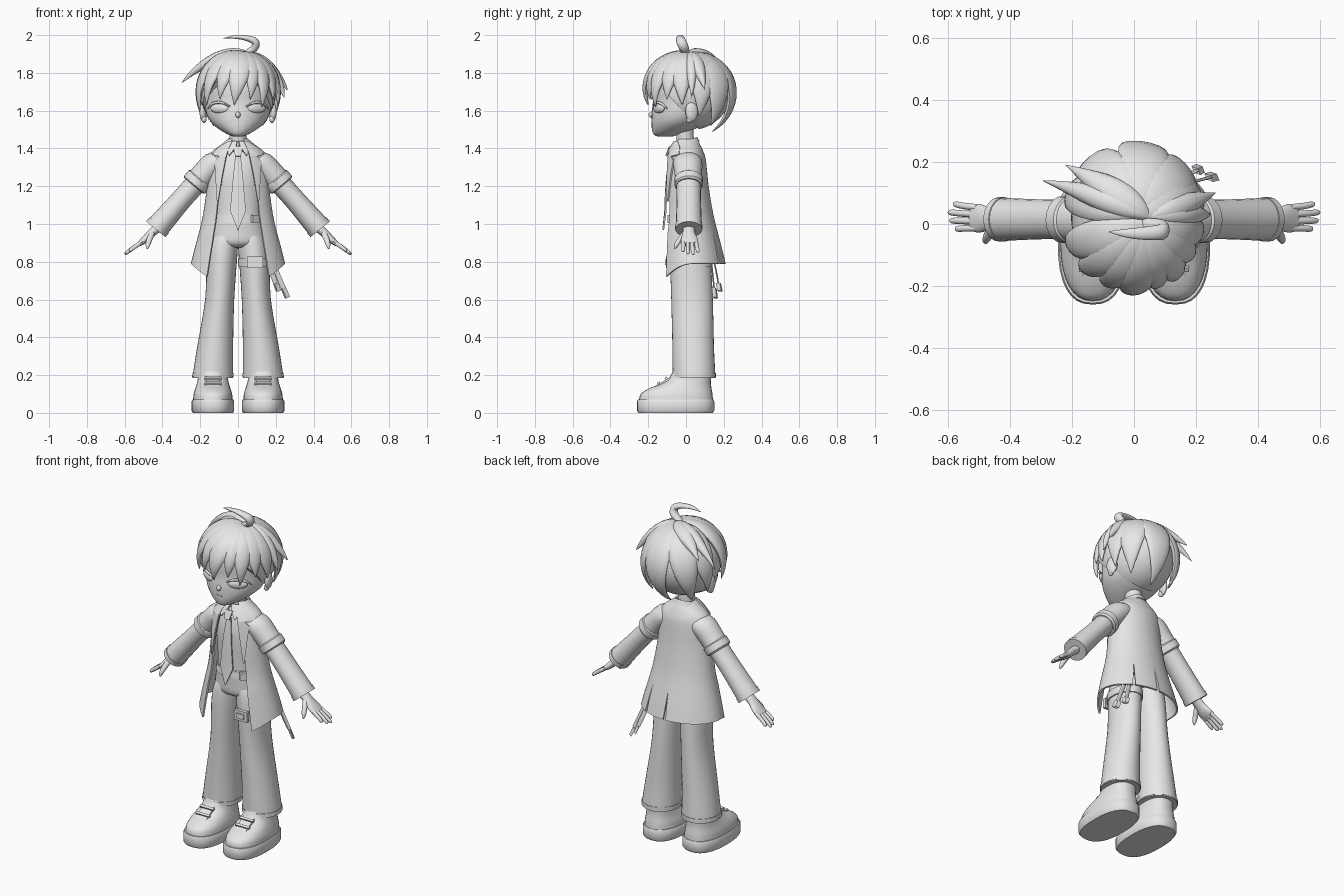
import bpy, bmesh, math
from mathutils import Vector

cube = bpy.data.objects.get("Cube")
if cube:
    bpy.data.objects.remove(cube, do_unlink=True)

grey = bpy.data.materials.new("plain grey")
grey.use_nodes = True
grey.diffuse_color = (0.8, 0.8, 0.8, 1)
grey.node_tree.nodes["Principled BSDF"].inputs["Base Color"].default_value = (0.8, 0.8, 0.8, 1)
parts = []
X, Y, Z = Vector((1, 0, 0)), Vector((0, 1, 0)), Vector((0, 0, 1))


def finish(name, bm):
    bmesh.ops.recalc_face_normals(bm, faces=bm.faces[:])
    mesh = bpy.data.meshes.new(name)
    bm.to_mesh(mesh)
    bm.free()
    mesh.materials.append(grey)
    obj = bpy.data.objects.new(name, mesh)
    bpy.context.collection.objects.link(obj)
    parts.append(obj)
    return obj


def spline(rows, k):
    out, last = [], len(rows) - 1
    for i in range(last):
        p = [rows[max(0, min(last, j))] for j in range(i - 1, i + 3)]
        for t in (s / k for s in range(k)):
            out.append([0.5 * (2*b + (c-a)*t + (2*a-5*b+4*c-d)*t*t + (3*b-a-3*c+d)*t**3)
                        for a, b, c, d in zip(*p)])
    return out + [list(rows[-1])]


def skin(name, grids, closed=True, thick=0):
    """Join rows of points with quads; cap closed rows, thicken open ones."""
    bm = bmesh.new()
    for rows in grids:
        vs = [[bm.verts.new(p) for p in row] for row in rows]
        n = len(rows[0])
        for a, b in zip(vs, vs[1:]):
            for j in range(n if closed else n - 1):
                k = (j + 1) % n
                bm.faces.new((a[j], a[k], b[k], b[j]))
        if closed and not thick:
            bm.faces.new(vs[0])
            bm.faces.new(vs[-1])
    if thick:
        bmesh.ops.remove_doubles(bm, verts=bm.verts[:], dist=0.0005)
        bmesh.ops.recalc_face_normals(bm, faces=bm.faces[:])
        bmesh.ops.solidify(bm, geom=bm.faces[:], thickness=thick)
    return finish(name, bm)


def ring(c, u, v, ru, rv, n=28, power=1.0):
    pts = []
    for i in range(n):
        a = 2 * math.pi * i / n
        ca, sa = math.cos(a), math.sin(a)
        pts.append(c + u * ru * math.copysign(abs(ca) ** power, ca)
                   + v * rv * math.copysign(abs(sa) ** power, sa))
    return pts


def stack(name, rows, k=3, power=1.0, tilt=0, thick=0):
    """Horizontal sections (z, cx, cy, rx, ry)."""
    rings = [ring(Vector((cx, cy, z)), X, Y + Z * tilt, rx, ry, 32, power)
             for z, cx, cy, rx, ry in spline(rows, k)]
    return skin(name, [rings], True, thick)


def sweep(name, rows, k=3, n=20, ref=Y):
    """Tube through (x, y, z, radius across, radius along ref)."""
    rows = spline(rows, k)
    pts = [Vector(r[:3]) for r in rows]
    rings = []
    for i, r in enumerate(rows):
        t = (pts[min(i + 1, len(pts) - 1)] - pts[max(i - 1, 0)]).normalized()
        u = t.cross(ref).normalized()
        rings.append(ring(pts[i], u, u.cross(t), r[3], r[4], n))
    return skin(name, [rings])


def ball(name, loc, size, turn=0):
    bm = bmesh.new()
    bmesh.ops.create_uvsphere(bm, u_segments=24, v_segments=14, radius=1)
    obj = finish(name, bm)
    obj.location, obj.scale, obj.rotation_euler = loc, size, (0, 0, turn)
    return obj


def box(name, loc, size, rot=(0, 0, 0)):
    bm = bmesh.new()
    bmesh.ops.create_cube(bm, size=1)
    obj = finish(name, bm)
    obj.location, obj.scale, obj.rotation_euler = loc, size, rot


# Torso, neck and hips
stack("shirt", [(1.0, 0, .01, .125, .095), (1.1, 0, .01, .125, .095), (1.25, 0, .01, .135, .1),
                (1.34, 0, .01, .13, .085), (1.4, 0, .005, .085, .062), (1.43, 0, 0, .05, .048)])
stack("neck", [(1.4, 0, 0, .048, .048), (1.46, 0, -.005, .045, .046), (1.54, 0, -.01, .05, .05)])
stack("hips", [(.875, 0, .02, .07, .07), (.9, 0, .02, .145, .103), (.96, 0, .015, .143, .103),
               (1.02, 0, .01, .131, .1), (1.05, 0, .01, .128, .098)])
stack("belt", [(1.005, 0, .01, .138, .106), (1.045, 0, .01, .132, .102)], 1, thick=.008)
box("belt_buckle", (.095, -.072, 1.027), (.055, .02, .04), (0, 0, .7))

# Legs and shoes
for s, side in ((1, "left"), (-1, "right")):
    stack(side + "_trouser_leg", [(.185, s*.133, .042, .107, .113), (.21, s*.132, .042, .106, .113),
          (.35, s*.121, .038, .095, .11), (.6, s*.097, .032, .077, .11), (.8, s*.086, .024, .08, .108),
          (.9, s*.075, .02, .076, .1), (.95, s*.06, .015, .065, .085)])
    stack(side + "_trouser_hem", [(.19, s*.133, .042, .11, .116), (.212, s*.132, .042, .109, .116)], 1)
    stack(side + "_sole", [(0, s*.133, -.055, .106, .197), (.012, s*.133, -.055, .113, .205),
          (.06, s*.133, -.055, .113, .205), (.07, s*.133, -.055, .108, .2)], 1, .8)
    stack(side + "_shoe", [(.065, s*.133, -.053, .105, .196), (.1, s*.133, -.05, .102, .19),
          (.13, s*.133, -.03, .093, .165), (.155, s*.133, 0, .085, .132), (.18, s*.133, .02, .08, .112),
          (.22, s*.133, .03, .078, .1)], 3, .85)
    box(side + "_tongue", (s*.133, -.125, .157), (.07, .1, .014), (.55, 0, 0))
    for i in range(2):
        box(side + "_lace", (s*.133, -.145 + .04*i, .157 + .026*i), (.09, .014, .012), (.55, 0, 0))

# Coat: open shell with slits cut up from the hem
COAT = [(1.45, .055, .005, .05, .03), (1.42, .09, .005, .07, .045), (1.385, .135, .005, .086, .06),
        (1.34, .155, .005, .1, .075), (1.2, .165, .005, .115, .1), (1.05, .185, .015, .13, .115),
        (.95, .208, .02, .15, .13), (.87, .23, .025, .166, .148), (.79, .25, .03, .18, .165)]
coat_rows = spline(COAT, 3)


def coat_panel(first, last):
    grid = []
    for z, rx, cy, ry, gap in coat_rows:
        low = max(0, min(1, (.95 - z) / .16))
        start = math.asin(gap / rx)
        a = start if first is None else first + .035 * low
        b = 2 * math.pi - start if last is None else last - .035 * low
        row = []
        for j in range(17):
            th = a + (b - a) * j / 16
            drop = .12 * low * max(0, math.cos(th)) ** 2
            row.append(Vector((rx * math.sin(th), cy - ry * math.cos(th), z - drop)))
        grid.append(row)
    return grid


slit = math.pi - .62
skin("coat", [coat_panel(None, slit), coat_panel(slit, math.pi), coat_panel(math.pi, None)], False, .01)


def front_plate(name, rows, lift):
    """Thin cloth lying on the chest, rows (z, x0, x1)."""
    grid = []
    for z, x0, x1 in rows:
        c = min(coat_rows, key=lambda r: abs(r[0] - z))
        xs = [x0 + (x1 - x0) * j / 4 for j in range(5)]
        grid.append([Vector((x, c[2] - c[3] * math.sqrt(max(0, 1 - (x / c[1]) ** 2)) - lift, z)) for x in xs])
    skin(name, [grid], False, .009)


for s in (1, -1):
    front_plate("coat_collar", [(1.44, s*.03, s*.05), (1.41, s*.045, s*.1), (1.37, s*.06, s*.138),
                                (1.36, s*.062, s*.11)], .016)
    front_plate("coat_lapel", [(1.365, s*.062, s*.095), (1.335, s*.068, s*.125), (1.25, s*.085, s*.12),
                               (1.12, s*.106, s*.112)], .014)
    front_plate("shirt_collar", [(1.44, s*.004, s*.035), (1.41, s*.012, s*.06), (1.365, s*.045, s*.05)], .014)
front_plate("tie", [(1.365, -.014, .014), (1.25, -.026, .026), (1.16, -.034, .034), (1.07, -.042, .042),
                    (.97, -.002, .002)], .0)
front_plate("tie_knot", [(1.41, -.026, .026), (1.36, -.015, .015)], .02)
stack("neck_collar", [(1.41, 0, 0, .078, .072), (1.44, 0, 0, .062, .06)], 2, tilt=.35, thick=.01)

# Arms, sleeves and hands
for s, side in ((1, "left"), (-1, "right")):
    def arm(name, rows, k=3):
        sweep(side + name, [(s * r[0],) + r[1:] for r in rows], k)
    arm("_upper_sleeve", [(.09, .005, 1.33, .05, .075), (.13, .01, 1.315, .066, .078),
                          (.18, .012, 1.265, .066, .072), (.225, .015, 1.215, .066, .07)])
    arm("_rolled_cuff", [(.2, .014, 1.243, .066, .068), (.205, .014, 1.237, .073, .076),
                         (.23, .015, 1.208, .073, .076), (.235, .015, 1.202, .064, .068)], 1)
    arm("_lower_sleeve", [(.2, .014, 1.24, .058, .064), (.29, .015, 1.14, .056, .064),
                          (.37, .015, 1.048, .06, .067), (.433, .015, .975, .064, .07)])
    arm("_sleeve_hem", [(.418, .015, .993, .066, .072), (.435, .015, .972, .066, .072)], 1)
    arm("_palm", [(.42, .015, .985, .026, .032), (.46, .015, .95, .022, .033),
                  (.495, .018, .916, .019, .046), (.525, .02, .893, .012, .042)])
    for i, reach in enumerate((.062, .08, .085, .068)):
        y = -.013 + .022 * i
        arm("_finger", [(.505, y, .907, .012, .011), (.515 + reach*.5, y*1.1, .9 - reach*.33, .011, .0105),
                        (.515 + reach*.9, y*1.2, .9 - reach*.64, .009, .009),
                        (.515 + reach, y*1.2, .9 - reach*.7, .003, .003)])
    arm("_thumb", [(.455, -.005, .95, .015, .015), (.47, -.035, .915, .015, .014),
                   (.478, -.053, .885, .011, .011), (.48, -.06, .868, .003, .003)])

# Thigh strap with buckle and two hanging tails
stack("thigh_strap", [(.775, .087, .025, .087, .115), (.82, .086, .024, .087, .115)], 1, thick=.008)
box("thigh_buckle", (.09, -.095, .797), (.085, .02, .06))
box("thigh_buckle_plate", (.09, -.106, .797), (.05, .012, .03))
for a, b in (((.13, .12, .92), (.262, .155, .61)), ((.12, .13, .9), (.215, .18, .645))):
    a, b = Vector(a), Vector(b)
    c = a.lerp(b, .84)
    sweep("hanging_strap", [tuple(a) + (.013, .004), tuple(c) + (.013, .004)], 1, 8)
    sweep("strap_clip", [tuple(c) + (.02, .009), tuple(b) + (.02, .009)], 1, 4, X + Y)

# Head and face
stack("head", [(1.462, 0, -.11, .02, .035), (1.473, 0, -.105, .05, .065), (1.5, 0, -.07, .098, .11),
               (1.54, 0, -.035, .145, .148), (1.59, 0, -.01, .17, .172), (1.65, 0, .005, .178, .18),
               (1.73, 0, .01, .18, .185), (1.82, 0, .01, .145, .15), (1.87, 0, .01, .08, .08)])
ball("nose", (0, -.18, 1.578), (.013, .018, .017))
box("mouth", (0, -.182, 1.533), (.04, .006, .005))
for s, side in ((1, "left"), (-1, "right")):
    ball(side + "_eye", (s*.098, -.143, 1.612), (.054, .017, .026), s*.5)
    sweep(side + "_eyelid", [(s*.042, -.172, 1.622, .004, .005), (s*.09, -.162, 1.643, .007, .008),
                             (s*.135, -.13, 1.637, .007, .008), (s*.16, -.1, 1.61, .003, .003)], 4, 10)
    ball(side + "_ear", (s*.183, .03, 1.595), (.02, .034, .053), s*.25)
    ball(side + "_earlobe", (s*.18, .018, 1.555), (.014, .018, .02))

# Hair: cap trimmed along a sloping hairline, then overlapping locks
HC, HR = Vector((0, .012, 1.7)), Vector((.202, .226, .205))
bm = bmesh.new()
bmesh.ops.create_uvsphere(bm, u_segments=40, v_segments=24, radius=1)
for v in bm.verts:
    v.co = Vector([c + r * p for c, r, p in zip(HC, HR, v.co)])
bmesh.ops.bisect_plane(bm, geom=bm.verts[:] + bm.edges[:] + bm.faces[:], plane_co=(0, .08, 1.49),
                       plane_no=(0, 1.1, 1), clear_inner=True)
bmesh.ops.holes_fill(bm, edges=[e for e in bm.edges if e.is_boundary], sides=0)
finish("hair_cap", bm)


def lock(tip, width, start=(.15, -.05, 1), thick=.026):
    d1 = Vector([(p - c) / r for p, c, r in zip(tip, HC, HR)])
    reach = max(.9, d1.length)
    d0, d1 = Vector(start).normalized(), d1.normalized()
    angle = d0.angle(d1)
    pts, normals, rings, n = [], [], [], 16
    for i in range(n + 1):
        t = i / n
        d = (d0 * math.sin((1 - t) * angle) + d1 * math.sin(t * angle)) / math.sin(angle)
        r = 1 + (reach - 1) * t ** 3
        pts.append(HC + Vector([a * b * r for a, b in zip(d, HR)]))
        normals.append(Vector([a / b for a, b in zip(d, HR)]).normalized())
    for i in range(n + 1):
        t = (pts[min(i + 1, n)] - pts[max(i - 1, 0)]).normalized()
        u = t.cross(normals[i]).normalized()
        f = math.sin(.25 + 2.87 * (i / n) ** .85)
        rings.append(ring(pts[i], u, u.cross(t), width * f, thick * f ** .7, 14))
    skin("hair_lock", [rings])


# Fringe, sides and back
for tip in ((-.02, -.2, 1.63, .062), (-.095, -.18, 1.66, .055), (-.165, -.13, 1.63, .055),
            (.065, -.19, 1.66, .05), (.125, -.16, 1.62, .052), (.185, -.1, 1.66, .058),
            (-.2, -.05, 1.6, .062), (.21, -.02, 1.63, .062)):
    lock(tip[:3], tip[3])
for s in (1, -1):
    lock((s*.19, .07, 1.57), .075, (.1, .1, 1))
    lock((s*.13, .13, 1.52), .08, (.1, .15, 1))
lock((0, .14, 1.49), .085, (.1, .15, 1))
# Swept strands flicking out at the sides
for tip in ((-.295, .14, 1.75, .04), (-.22, .19, 1.8, .05), (.262, .1, 1.71, .04), (.245, .03, 1.67, .035)):
    lock(tip[:3], tip[3], (.25, .05, 1), .032)
sweep("crown_curl", [(.03, .0, 1.9, .012, .02), (.085, -.01, 1.93, .02, .026), (.09, -.025, 1.965, .02, .026),
                     (.04, -.03, 1.985, .014, .022), (-.02, -.03, 1.99, .009, .015),
                     (-.08, -.025, 1.982, .001, .002)], 5, 14)

# Shade smoothly, keeping hard edges
bpy.ops.object.select_all(action='DESELECT')
for obj in parts:
    obj.select_set(True)
bpy.context.view_layer.objects.active = parts[0]
bpy.ops.object.shade_smooth_by_angle(angle=math.radians(40))
